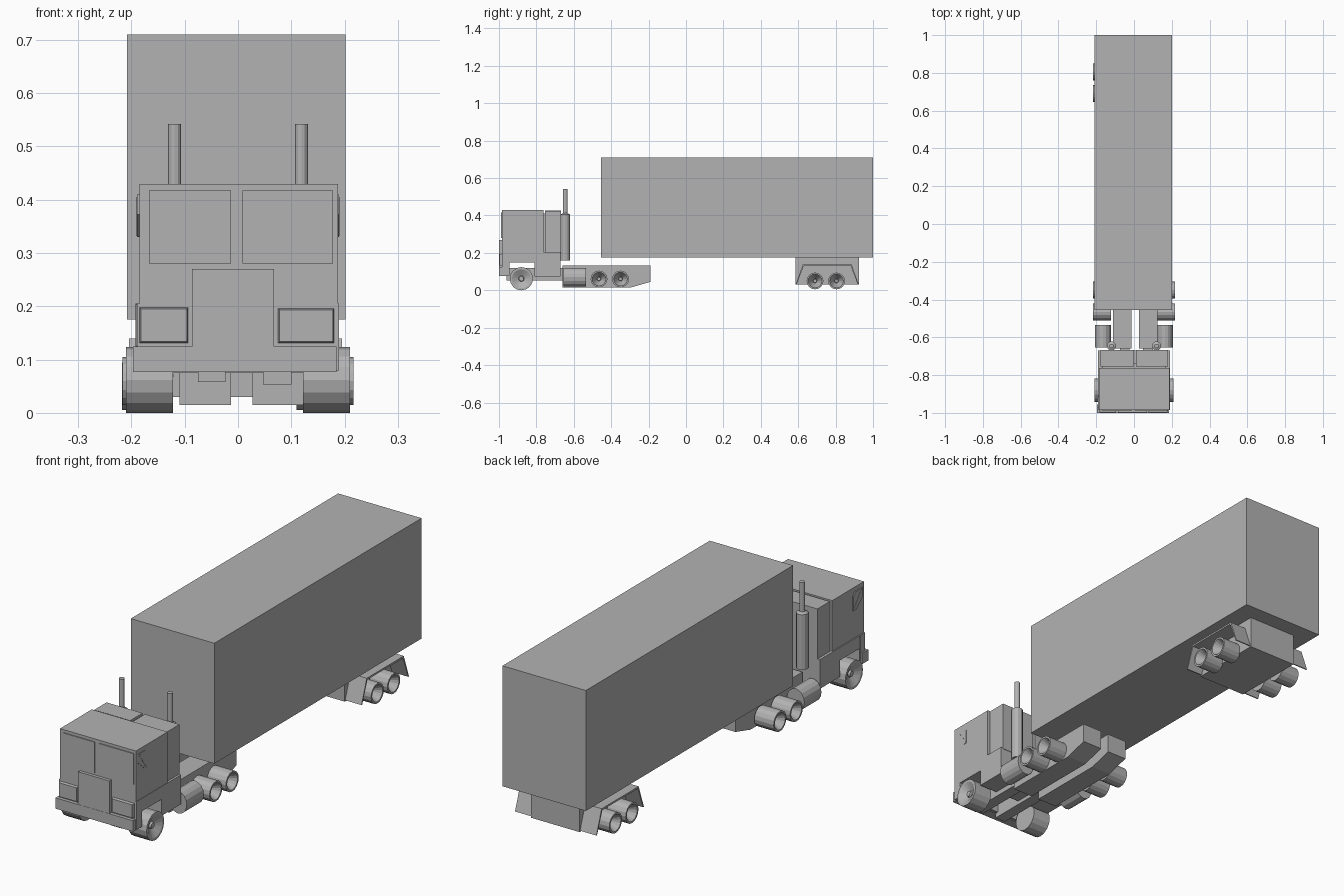
import bpy
import bmesh
from math import cos, sin, pi
from mathutils import Vector

cube = bpy.data.objects.get("Cube")
if cube:
    bpy.data.objects.remove(cube, do_unlink=True)

grey = bpy.data.materials.new("plain grey")
grey.use_nodes = True
GREY = (0.45, 0.45, 0.45, 1)
grey.diffuse_color = GREY
grey.node_tree.nodes["Principled BSDF"].inputs["Base Color"].default_value = GREY


def finish(name, bm):
    bmesh.ops.recalc_face_normals(bm, faces=bm.faces)
    mesh = bpy.data.meshes.new(name)
    bm.to_mesh(mesh)
    bm.free()
    mesh.materials.append(grey)
    obj = bpy.data.objects.new(name, mesh)
    bpy.context.collection.objects.link(obj)
    return obj


def box(name, x, y, z, front_inset=0):
    """Box from ranges; front_inset narrows the front face."""
    bm = bmesh.new()
    bmesh.ops.create_cube(bm, size=1)
    for v in bm.verts:
        s = 1
        c = [(r[0] + r[1]) / 2 for r in (x, y, z)]
        d = [r[1] - r[0] for r in (x, y, z)]
        if v.co.y < 0:
            d[0] -= 2 * front_inset * s
            d[2] -= 2 * front_inset * s
        v.co = Vector([c[i] + v.co[i] * d[i] for i in range(3)])
    return finish(name, bm)


def side_extrude(name, profile, x0, x1):
    """Extrude a (y, z) outline across x."""
    bm = bmesh.new()
    face = bm.faces.new([bm.verts.new((x0, y, z)) for y, z in profile])
    out = bmesh.ops.extrude_face_region(bm, geom=[face])
    moved = [v for v in out["geom"] if isinstance(v, bmesh.types.BMVert)]
    bmesh.ops.translate(bm, verts=moved, vec=(x1 - x0, 0, 0))
    return finish(name, bm)


def lathe(name, profile, place, sides=16):
    """Revolve (radius, height) rings; place maps (a, b, height) to a point."""
    bm = bmesh.new()
    rings = [[bm.verts.new(place(r * cos(2 * pi * i / sides),
                                 r * sin(2 * pi * i / sides), h))
              for i in range(sides)] for r, h in profile]
    for a, b in zip(rings, rings[1:]):
        for i in range(sides):
            j = (i + 1) % sides
            bm.faces.new((a[i], a[j], b[j], b[i]))
    bm.faces.new(rings[0])
    bm.faces.new(rings[-1])
    return finish(name, bm)


def wheel(name, side, inner, outer, y, z, r, dish):
    """Wheel with a dished rim on its outer side."""
    w = outer - inner
    profile = [(r, 0), (r, w), (r * 0.82, w), (r * 0.25, w - dish), (r * 0.2, w - dish + 0.008)]
    lathe(name, profile, lambda a, b, h: (side * (inner + h), y + a, z + b))


# Trailer
box("trailer_body", (-0.208, 0.202), (-0.455, 1.0), (0.175, 0.71))
box("trailer_bogie", (-0.125, 0.115), (0.585, 0.925), (0.03, 0.176))

# Cab
box("cab_upper", (-0.185, 0.188), (-0.985, -0.762), (0.205, 0.43))
arch = [(-0.985, 0.08), (-0.945, 0.08), (-0.945, 0.148), (-0.81, 0.148),
        (-0.81, 0.075), (-0.67, 0.075), (-0.67, 0.205), (-0.985, 0.205)]
side_extrude("cab_lower", arch, -0.19, 0.19)
box("sleeper_right", (-0.178, -0.001), (-0.755, -0.668), (0.2, 0.427))
box("sleeper_left", (0.01, 0.18), (-0.755, -0.668), (0.2, 0.425))
box("sleeper_core", (-0.17, 0.17), (-0.765, -0.735), (0.2, 0.41))

# Cab front
box("windscreen_right", (-0.167, -0.013), (-0.989, -0.984), (0.28, 0.417))
box("windscreen_left", (0.008, 0.178), (-0.989, -0.984), (0.28, 0.417))
box("grille", (-0.086, 0.068), (-0.999, -0.98), (0.12, 0.27))
box("bumper", (-0.197, 0.185), (-1.0, -0.955), (0.077, 0.125))
box("headlight_right", (-0.192, -0.086), (-0.997, -0.95), (0.124, 0.205), 0.01)
box("headlight_left", (0.068, 0.188), (-0.997, -0.95), (0.124, 0.203), 0.01)

# Chassis rails with tapered tails
tail = [(-0.66, 0.015), (-0.295, 0.015), (-0.19, 0.045), (-0.19, 0.132), (-0.66, 0.132)]
side_extrude("rail_right", tail, -0.11, -0.013)
side_extrude("rail_left", tail, 0.027, 0.125)
box("front_rail_right", (-0.075, -0.023), (-0.96, -0.65), (0.058, 0.12))
box("front_rail_left", (0.047, 0.1), (-0.96, -0.65), (0.053, 0.12))

window = [(-0.972, 0.41), (-0.918, 0.41), (-0.906, 0.395), (-0.906, 0.33),
          (-0.925, 0.33), (-0.972, 0.372)]
divider = [(-0.966, 0.405), (-0.958, 0.405), (-0.908, 0.34), (-0.908, 0.332), (-0.914, 0.332)]

for side, label in ((-1, "right"), (1, "left")):
    # Side windows
    edge = side * 0.1865
    side_extrude("side_window_" + label, window, edge - 0.003, edge + 0.003)
    side_extrude("window_divider_" + label, divider, edge - 0.004, edge + 0.004)

    # Exhaust stacks
    px, py = (0.119 if side > 0 else -0.119), -0.646
    lathe("exhaust_" + label,
          [(0.025, 0.16), (0.025, 0.405), (0.012, 0.412), (0.012, 0.542)],
          lambda a, b, h: (px + a, py + b, h), 12)

    # Fuel tanks
    lathe("fuel_tank_" + label, [(0.05, -0.655), (0.05, -0.535)],
          lambda a, b, h: (side * 0.164 + a * 0.86, h, 0.07 + b), 16)

    # Wheels
    wheel("front_wheel_" + label, side, 0.122, 0.21, -0.88, 0.062, 0.062, 0.02)
    for i, y in enumerate((-0.465, -0.35)):
        wheel(f"drive_wheel_{label}_{i + 1}", side, 0.122, 0.217, y, 0.06, 0.045, 0.045)
    shift = -0.008 * side
    for i, y in enumerate((0.69, 0.805)):
        wheel(f"trailer_wheel_{label}_{i + 1}", side, 0.118 + shift, 0.21 + shift,
              y, 0.05, 0.045, 0.045)

    # Trailer mudguards: top plate with flaps leaning outward
    guard = [(0.588, 0.035), (0.625, 0.14), (0.885, 0.14), (0.922, 0.035),
             (0.917, 0.035), (0.88, 0.132), (0.63, 0.132), (0.593, 0.035)]
    side_extrude("mudguard_" + label, guard, side * 0.11 - 0.005, side * 0.2 - 0.005)
